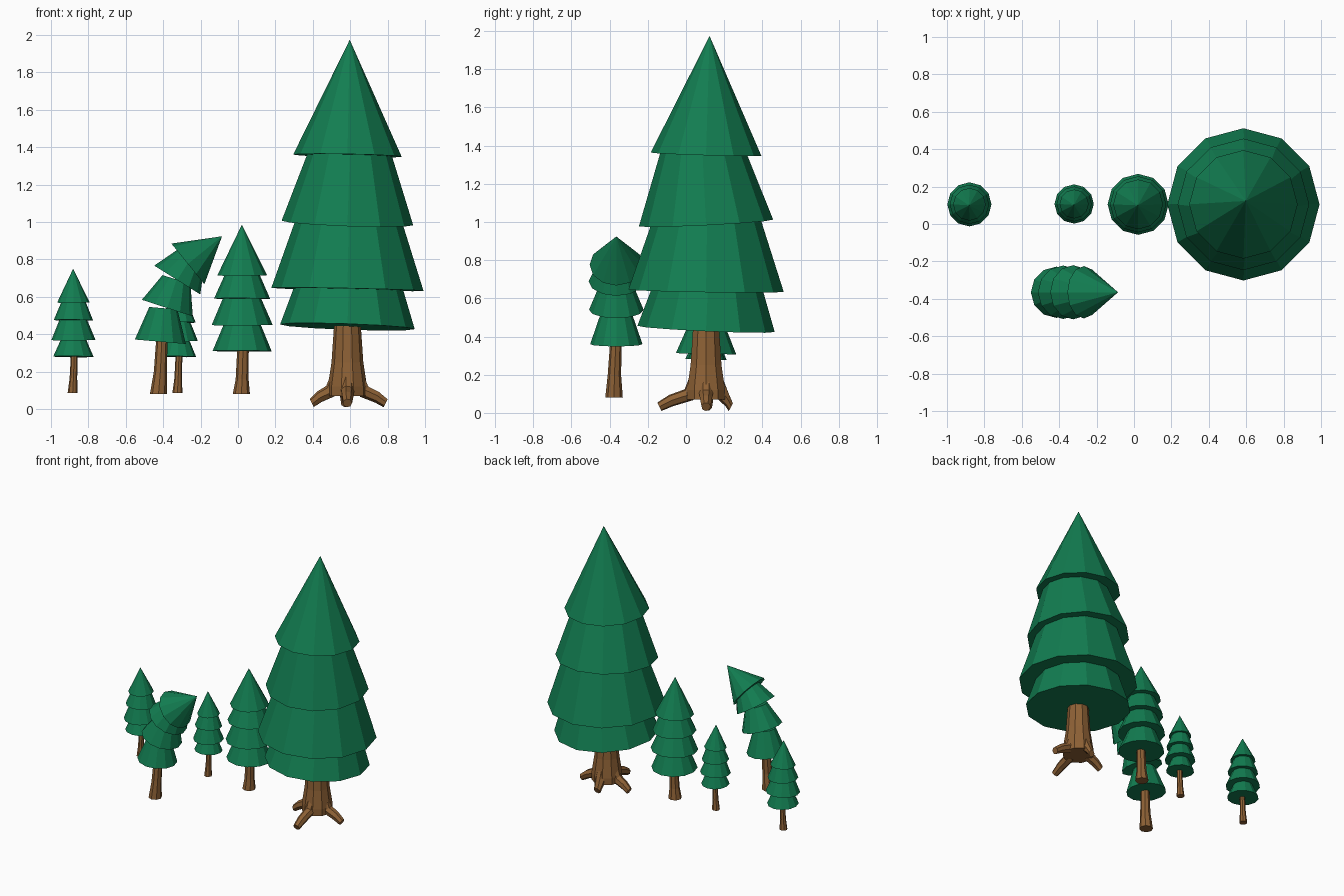
import bpy, bmesh, math
from mathutils import Vector

if "Cube" in bpy.data.objects:
    bpy.data.objects.remove(bpy.data.objects["Cube"])


def material(name, rgb):
    m = bpy.data.materials.new(name)
    m.diffuse_color = (*rgb, 1)
    m.use_nodes = True
    m.node_tree.nodes["Principled BSDF"].inputs["Base Color"].default_value = m.diffuse_color
    return m


GREEN = material("pine_green", (0.006, 0.205, 0.082))
BROWN = material("bark_brown", (0.27, 0.12, 0.036))


def loft(name, sections, sides, mat):
    """Closed flat-shaded tube through (centre, axis, radius) rings; radius 0 = tip."""
    bm = bmesh.new()
    rings = []
    for c, axis, r in sections:
        q = Vector((0, 0, 1)).rotation_difference(Vector(axis).normalized())
        c = Vector(c)
        if r == 0:
            rings.append([bm.verts.new(c)])
            continue
        ring = []
        for i in range(sides):
            a = 2 * math.pi * i / sides
            ring.append(bm.verts.new(c + q @ Vector((r * math.cos(a), r * math.sin(a), 0))))
        rings.append(ring)
    for lo, hi in zip(rings, rings[1:]):
        for i in range(sides):
            j = (i + 1) % sides
            if len(hi) == 1:
                bm.faces.new((lo[i], lo[j], hi[0]))
            else:
                bm.faces.new((lo[i], lo[j], hi[j], hi[i]))
    for ring in (rings[0], rings[-1]):
        if len(ring) > 1:
            bm.faces.new(ring)
    bmesh.ops.recalc_face_normals(bm, faces=bm.faces)
    me = bpy.data.meshes.new(name)
    bm.to_mesh(me)
    bm.free()
    me.materials.append(mat)
    ob = bpy.data.objects.new(name, me)
    bpy.context.collection.objects.link(ob)
    return ob


def tier(name, base, axis, r0, r1, height):
    """One slightly tilted cone skirt of needles."""
    base = Vector(base)
    top = base + Vector(axis).normalized() * height
    loft(name, [(base, axis, r0), (top, axis, r1)], 12, GREEN)


# Large tree: four skirts (z, tilt, bottom radius, top radius, height)
bx, by = 0.585, 0.105
big = [(0.44, (0.035, 0.045), 0.36, 0.27, 0.27),
       (0.64, (0.02, 0.015), 0.407, 0.26, 0.44),
       (0.995, (0.035, -0.05), 0.352, 0.20, 0.44),
       (1.355, (0.02, 0.03), 0.29, 0, 0.62)]
for i, (z, t, r0, r1, h) in enumerate(big):
    tier(f"large_tree_skirt_{i+1}", (bx, by, z), (*t, 1), r0, r1, h)

# Large trunk, flared at the foot
up = (0, 0, 1)
loft("large_tree_trunk", [((bx, by, 0.07), up, 0.105), ((bx, by, 0.12), up, 0.105),
                          ((bx, by, 0.25), up, 0.085), ((bx, by, 0.5), up, 0.068)], 10, BROWN)
# Roots (angle, reach)
for i, (deg, reach) in enumerate([(0, 0.205), (95, 0.13), (178, 0.19), (270, 0.245)]):
    d = Vector((math.cos(math.radians(deg)), math.sin(math.radians(deg)), 0))
    o = Vector((bx, by, 0))
    pts = [(0.055, 0.19, 0.03, -1.5), (0.09, 0.095, 0.037, -0.8),
           (reach * 0.6 + 0.035, 0.065, 0.032, -0.35), (reach, 0.032, 0.025, -0.5)]
    loft(f"large_tree_root_{i+1}",
         [(o + d * p + Vector((0, 0, z)), d + Vector((0, 0, s)), r) for p, z, r, s in pts],
         7, BROWN)


# Small upright trees: foot height, tip height, skirt (z, radius) list
def small_tree(name, x, y, z0, tip, skirts, trunk_r, tilt):
    loft(name + "_trunk", [((x - 0.004, y, z0), up, trunk_r),
                           ((x, y, z0 + 0.08), up, trunk_r * 0.75),
                           ((x + 0.006, y, skirts[0][0] + 0.05), up, trunk_r * 0.65)], 8, BROWN)
    for i, (z, r) in enumerate(skirts):
        s = tilt * (1 if i % 2 == 0 else -1)
        last = i == len(skirts) - 1
        h = tip - z if last else (skirts[i + 1][0] - z) * 1.3
        tier(f"{name}_skirt_{i+1}", (x, y, z), (s * 0.3, s, 1), r, 0 if last else r * 0.52, h)


left = [(0.28, 0.108), (0.37, 0.118), (0.475, 0.105), (0.57, 0.087)]
small_tree("left_tree", -0.88, 0.105, 0.085, 0.75, left, 0.027, 0.03)
small_tree("back_tree", -0.32, 0.107, 0.085, 0.72,
           [(0.28 + (z - 0.28) * 0.94, r * 0.89) for z, r in left], 0.027, 0.03)
small_tree("middle_tree", 0.022, 0.105, 0.08, 0.985,
           [(0.31, 0.158), (0.45, 0.163), (0.59, 0.15), (0.715, 0.133)], 0.046, 0.02)

# Bent tree: skirts follow a curve leaning to +x (x, z, lean in degrees, radius, height)
y = -0.365
loft("bent_tree_trunk", [((-0.425, y - 0.012, 0.08), up, 0.046),
                         ((-0.415, y - 0.01, 0.2), up, 0.035),
                         ((-0.405, y, 0.42), up, 0.029)], 8, BROWN)
bent = [(-0.415, 0.36, 5, 0.137, 0.18), (-0.378, 0.54, 18, 0.143, 0.16),
        (-0.325, 0.69, 32, 0.145, 0.15), (-0.268, 0.776, 51, 0.14, 0.235)]
for i, (x, z, lean, r, h) in enumerate(bent):
    a = math.radians(lean)
    tier(f"bent_tree_skirt_{i+1}", (x, y, z), (math.sin(a), 0, math.cos(a)),
         r, 0 if i == 3 else r * 0.55, h)
